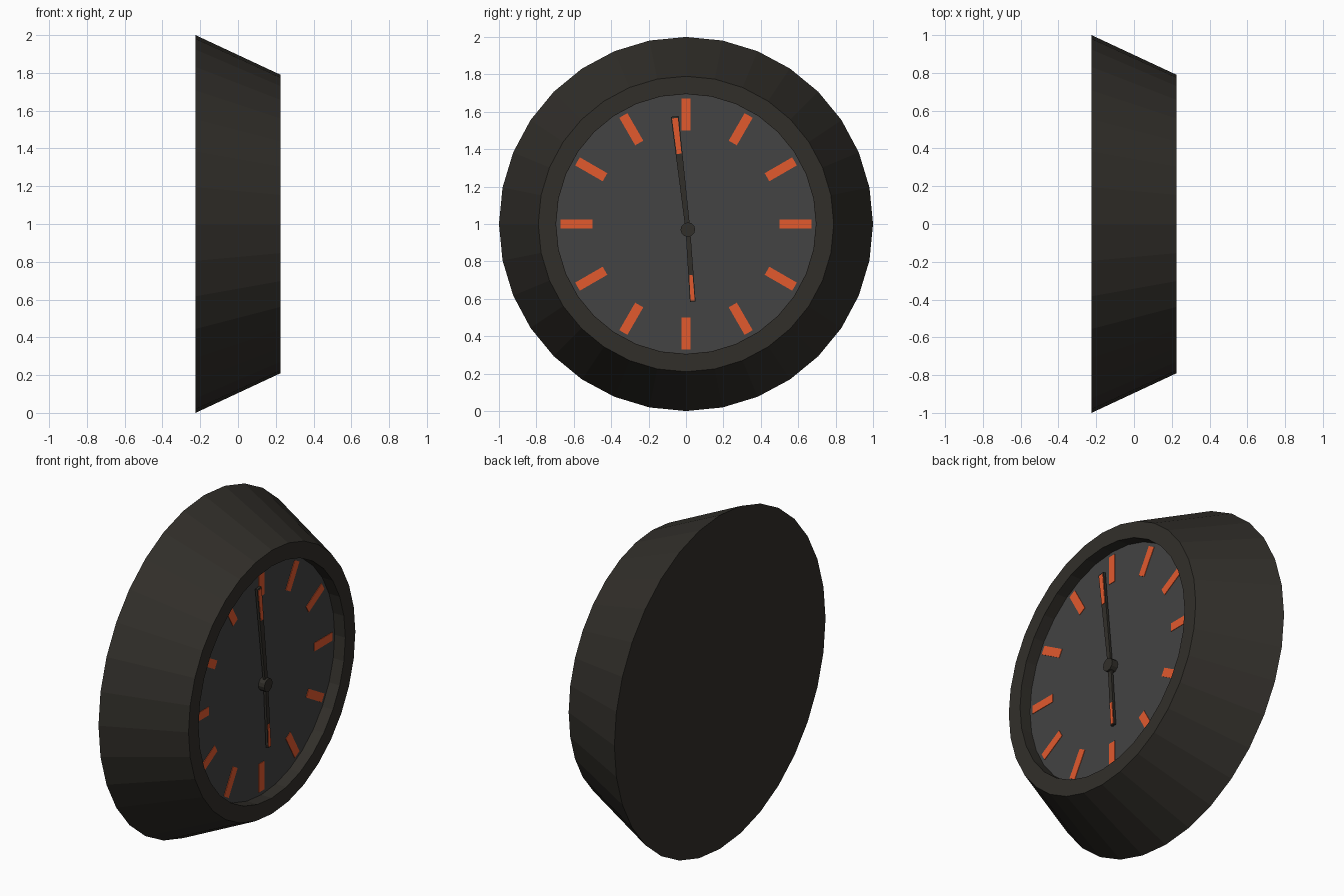
import bpy, bmesh
from math import sin, cos, pi, radians
from mathutils import Vector

if "Cube" in bpy.data.objects:
    bpy.data.objects.remove(bpy.data.objects["Cube"])


def material(name, rgb):
    m = bpy.data.materials.new(name)
    m.diffuse_color = (*rgb, 1)
    m.use_nodes = True
    m.node_tree.nodes["Principled BSDF"].inputs["Base Color"].default_value = m.diffuse_color
    return m


BLACK = material("case_black", (0.031, 0.028, 0.023))
GREY = material("dial_grey", (0.056, 0.056, 0.056))
ORANGE = material("orange", (0.76, 0.1, 0.027))


def finish(name, bm, mat):
    bmesh.ops.recalc_face_normals(bm, faces=bm.faces)
    me = bpy.data.meshes.new(name)
    bm.to_mesh(me)
    bm.free()
    me.materials.append(mat)
    ob = bpy.data.objects.new(name, me)
    bpy.context.collection.objects.link(ob)
    return ob


def lathe(name, profile, sides, centre, mat):
    """Turn (x, radius) points about an axis along x, capping both ends."""
    bm = bmesh.new()
    cy, cz = centre
    rings = [[bm.verts.new((x, cy + r * sin(2 * pi * i / sides), cz + r * cos(2 * pi * i / sides)))
              for i in range(sides)] for x, r in profile]
    for a, b in zip(rings, rings[1:]):
        for i in range(sides):
            j = (i + 1) % sides
            bm.faces.new((a[i], a[j], b[j], b[i]))
    bm.faces.new(rings[0])
    bm.faces.new(rings[-1])
    return finish(name, bm, mat)


def bar(name, start, end, w0, w1, x0, x1, mat):
    """Tapered flat bar between two (y, z) points, from depth x0 to x1."""
    p, q = Vector(start), Vector(end)
    d = (q - p).normalized()
    n = Vector((-d.y, d.x))
    outline = [p + n * w0 / 2, p - n * w0 / 2, q - n * w1 / 2, q + n * w1 / 2]
    bm = bmesh.new()
    face = bm.faces.new([bm.verts.new((x0, v.x, v.y)) for v in outline])
    ext = bmesh.ops.extrude_face_region(bm, geom=[face], use_keep_orig=True)
    moved = [g for g in ext["geom"] if isinstance(g, bmesh.types.BMVert)]
    bmesh.ops.translate(bm, verts=moved, vec=(x1 - x0, 0, 0))
    return finish(name, bm, mat)


# Sloped case with a flat rim and a recess for the dial
DIAL = 0.155
lathe("case", [(-0.225, 1), (0.225, 0.79), (0.225, 0.695), (DIAL - 0.004, 0.695)], 32, (0, 1), BLACK)
lathe("dial", [(DIAL - 0.003, 0.694), (DIAL, 0.694)], 32, (0, 1), GREY)

# Plain hour markers
for h in range(12):
    a = radians(30 * h)
    d = Vector((sin(a), cos(a)))
    c = Vector((0, 1))
    bar(f"hour_marker_{h}", c + d * 0.50, c + d * 0.67, 0.05, 0.05, DIAL, DIAL + 0.003, ORANGE)

# Hub and hands with orange inlays near the tips
HUB = Vector((0.01, 0.97))
lathe("hub", [(DIAL, 0.039), (0.195, 0.039)], 12, HUB, BLACK)
for name, tip, w, inlay in (("minute_hand", Vector((-0.06, 1.575)), 0.042, 0.67),
                            ("hour_hand", Vector((0.036, 0.585)), 0.03, 0.63)):
    bar(name, HUB, tip, 0.025, w, 0.17, 0.184, BLACK)
    bar(name + "_inlay", HUB.lerp(tip, inlay), HUB.lerp(tip, 0.985),
        w * 0.6, w * 0.75, 0.18, 0.187, ORANGE)
